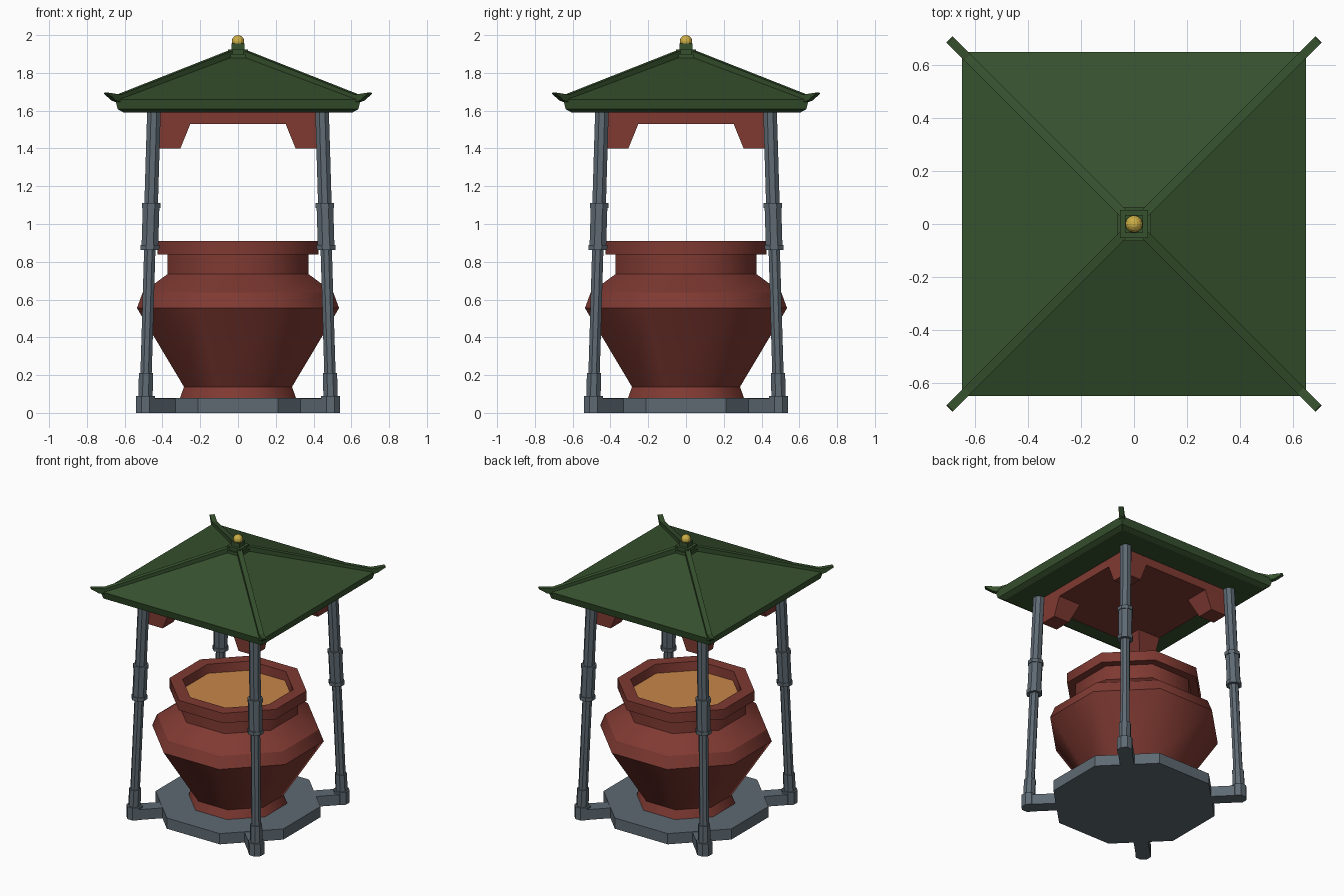
import bpy, bmesh, math
from mathutils import Matrix, Vector

if "Cube" in bpy.data.objects:
    bpy.data.objects.remove(bpy.data.objects["Cube"])


def material(name, rgb):
    m = bpy.data.materials.new(name)
    m.diffuse_color = (*rgb, 1)
    m.use_nodes = True
    m.node_tree.nodes["Principled BSDF"].inputs["Base Color"].default_value = m.diffuse_color
    return m


RED = material("red clay", (0.215, 0.042, 0.032))
GREEN = material("roof green", (0.037, 0.083, 0.027))
GREY = material("slate grey", (0.112, 0.143, 0.17))
GOLD = material("gold", (0.60, 0.42, 0.06))
ORANGE = material("orange filling", (0.58, 0.24, 0.07))


def finish(bm, name, mat):
    bmesh.ops.recalc_face_normals(bm, faces=bm.faces)
    me = bpy.data.meshes.new(name)
    bm.to_mesh(me)
    bm.free()
    me.materials.append(mat)
    ob = bpy.data.objects.new(name, me)
    bpy.context.collection.objects.link(ob)
    return ob


def loft(name, mat, profile, n=8, centre=lambda z: (0, 0), smooth=False):
    """Stack n-sided rings (flat-to-centre distance, height) with flats on the axes."""
    bm = bmesh.new()
    rings = []
    for a, z in profile:
        r = a / math.cos(math.pi / n)
        cx, cy = centre(z)
        rings.append([bm.verts.new((cx + r * math.cos((k + .5) * math.tau / n),
                                    cy + r * math.sin((k + .5) * math.tau / n), z))
                      for k in range(n)])
    for lo, hi in zip(rings, rings[1:]):
        for k in range(n):
            j = (k + 1) % n
            f = bm.faces.new((lo[k], lo[j], hi[j], hi[k]))
            f.smooth = smooth
    bm.faces.new(rings[0])
    bm.faces.new(rings[-1])
    if smooth:  # keep the ring edges sharp, blend around the pot
        for ring in rings:
            for k in range(n):
                bm.edges.get((ring[k], ring[(k + 1) % n])).smooth = False
    return finish(bm, name, mat)


def prism(name, mat, points, width, angle):
    """Extrude a side profile (distance, height) and turn it round z."""
    bm = bmesh.new()
    a = [bm.verts.new((d, -width / 2, z)) for d, z in points]
    b = [bm.verts.new((d, width / 2, z)) for d, z in points]
    bm.faces.new(a)
    bm.faces.new(b[::-1])
    for k in range(len(a)):
        j = (k + 1) % len(a)
        bm.faces.new((a[k], a[j], b[j], b[k]))
    bm.transform(Matrix.Rotation(angle, 4, 'Z'))
    return finish(bm, name, mat)


# base plate, pot and its filling
loft("base_plate", GREY, [(.514, 0), (.514, .078)])
loft("pot", RED, [(.31, .07), (.286, .138), (.535, .555), (.505, .637), (.373, .735),
                  (.373, .838), (.427, .838), (.427, .91), (.345, .91), (.338, .835)],
     smooth=True)
loft("pot_filling", ORANGE, [(.341, .836), (.341, .846)])

# four leaning posts with sleeves, arms, corner brackets and roof ridges
post = [(.05, 0), (.05, .09), (.038, .09), (.038, .21), (.03, .21), (.03, .862),
        (.05, .862), (.05, .888), (.044, .888), (.044, 1.085), (.049, 1.085),
        (.049, 1.11), (.036, 1.11), (.036, 1.60)]
S = math.sqrt(2)
for i, (sx, sy) in enumerate([(1, 1), (-1, 1), (-1, -1), (1, -1)]):
    angle = math.pi / 4 + i * math.pi / 2

    def lean(z, sx=sx, sy=sy):
        c = .49 - .045 * max(0, z - .1) / 1.5
        return sx * c, sy * c

    loft(f"post_{i}", GREY, post, centre=lean)
    prism(f"base_arm_{i}", GREY, [(.48, 0), (.68, 0), (.68, .075), (.48, .075)], .095, angle)

    # bracket block with slanted inner faces
    bm = bmesh.new()
    for inner, z in ((.305, 1.40), (.25, 1.535)):
        for x, y in ((inner, inner), (.43, inner), (.43, .43), (inner, .43)):
            bm.verts.new((sx * x, sy * y, z))
    bmesh.ops.convex_hull(bm, input=bm.verts)
    bmesh.ops.dissolve_limit(bm, angle_limit=.01, verts=bm.verts, edges=bm.edges)
    finish(bm, f"corner_bracket_{i}", RED)

    # ridge with upturned tip
    ridge = [(.04, 1.86), (.635, 1.645), (.66, 1.655), (.698, 1.69),
             (.695, 1.695), (.63, 1.685), (.04, 1.918)]
    prism(f"roof_ridge_{i}", GREEN, [(d * S, z) for d, z in ridge], .034, angle)

# roof
loft("roof_frame", RED, [(.43, 1.53), (.43, 1.60)], n=4)
loft("roof", GREEN, [(.605, 1.59), (.637, 1.608), (.65, 1.66), (.05, 1.885)], n=4)
loft("roof_cap", GREEN, [(.064, 1.86), (.064, 1.90), (.053, 1.90), (.053, 1.925),
                         (.034, 1.925), (.034, 1.955)], n=4)

# gold finial ball
bm = bmesh.new()
bmesh.ops.create_uvsphere(bm, u_segments=12, v_segments=8, radius=.033,
                          matrix=Matrix.Translation(Vector((0, 0, 1.967))))
finish(bm, "finial_ball", GOLD)
